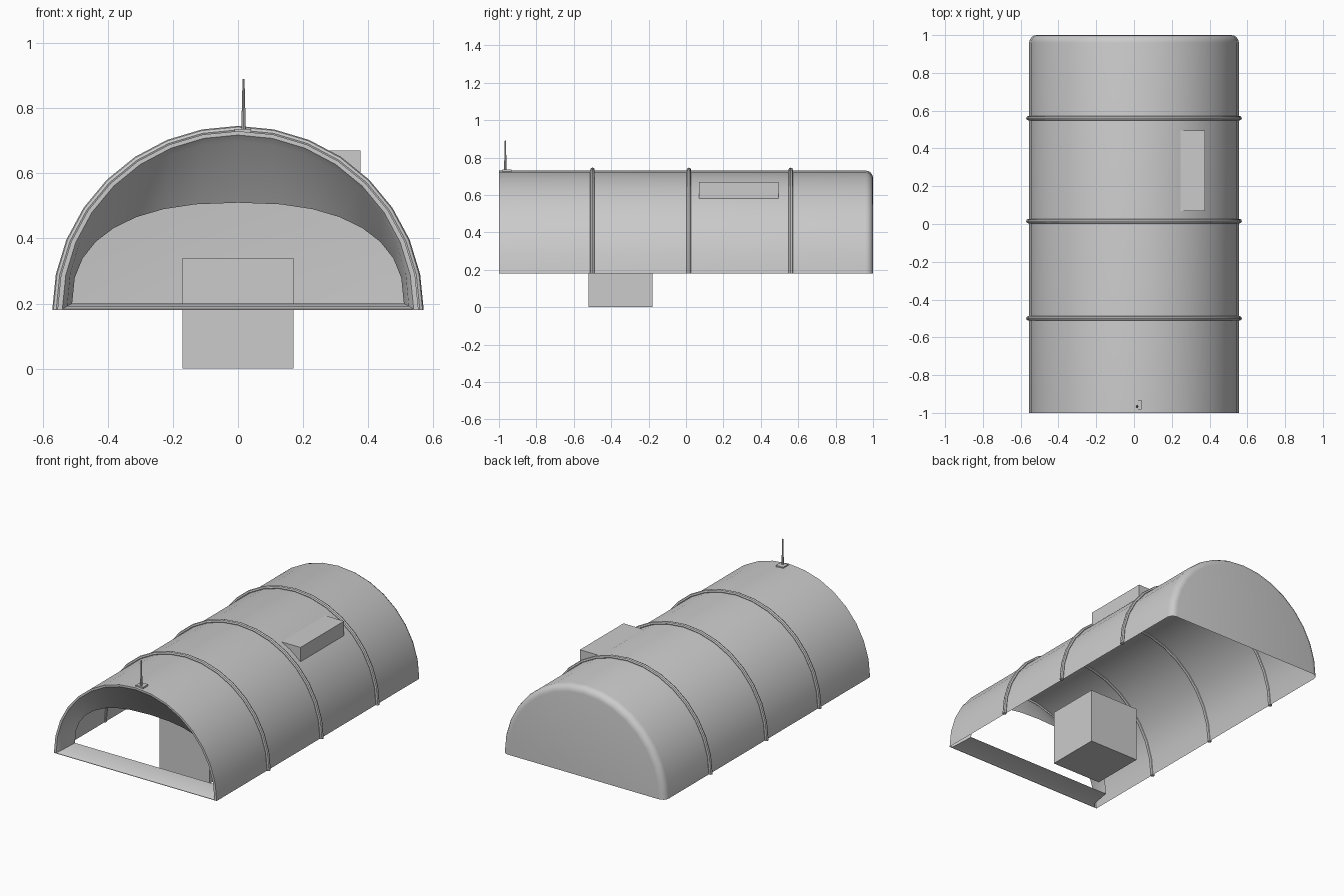
import bpy, bmesh
from math import sin, cos, pi, radians
from mathutils import Matrix

default_cube = bpy.data.objects.get("Cube")
if default_cube:
    bpy.data.objects.remove(default_cube, do_unlink=True)

grey = bpy.data.materials.new("plain_grey")
grey.use_nodes = True
colour = (0.6, 0.6, 0.6, 1)
grey.diffuse_color = colour
grey.node_tree.nodes["Principled BSDF"].inputs["Base Color"].default_value = colour

BASE = 0.18      # height of the shell's lower edge
HALF, RISE = 0.555, 0.55
STEPS = 16


def finish(name, bm, smooth=True):
    bmesh.ops.recalc_face_normals(bm, faces=bm.faces)
    mesh = bpy.data.meshes.new(name)
    bm.to_mesh(mesh)
    bm.free()
    mesh.materials.append(grey)
    if smooth:
        mesh.shade_smooth()
        mesh.set_sharp_from_angle(angle=radians(35))
    obj = bpy.data.objects.new(name, mesh)
    bpy.context.collection.objects.link(obj)
    return obj


def arch(bm, half, rise, y, z=BASE, power=2):
    """Half (super)ellipse of vertices from +x over the top to -x."""
    points = []
    for i in range(STEPS + 1):
        t = pi * i / STEPS
        c, s = cos(t), max(sin(t), 0)
        x = half * abs(c) ** (2 / power) * (1 if c > 0 else -1)
        points.append(bm.verts.new((x, y, z + rise * s ** (2 / power))))
    return points


def bridge(bm, a, b, closed=False):
    n = len(a)
    for i in range(n if closed else n - 1):
        j = (i + 1) % n
        bm.faces.new((a[i], a[j], b[j], b[i]))


def box(name, low, high):
    bm = bmesh.new()
    size = [h - l for l, h in zip(low, high)]
    mid = [(h + l) / 2 for l, h in zip(low, high)]
    bmesh.ops.create_cube(bm, size=1, matrix=Matrix.Translation(mid) @ Matrix.Diagonal((*size, 1)))
    return finish(name, bm, False)


# Vaulted shell with a rounded rear edge and an open underside
bm = bmesh.new()
front = arch(bm, HALF, RISE, -1)
last = front
radius = 0.04
for k in range(5):
    t = k * pi / 8
    inset = radius * (1 - cos(t))
    ring = arch(bm, HALF - inset, RISE - inset, 1 - radius + radius * sin(t))
    bridge(bm, last, ring)
    last = ring
bm.faces.new(last)

# Front lip, then a surround sloping back to the smaller opening
lip = arch(bm, 0.54, 0.535, -1, BASE + 0.003)
throat = arch(bm, 0.525, 0.505, -0.98, BASE + 0.012, 2.05)
opening = arch(bm, 0.51, 0.31, -0.86, 0.2, 2.4)
bridge(bm, front, lip, True)
bridge(bm, lip, throat, True)
bridge(bm, throat, opening, True)
finish("vaulted_shell", bm)

# Raised hoops around the shell
for name, y in (("front_hoop", -0.5), ("middle_hoop", 0.015), ("rear_hoop", 0.56)):
    bm = bmesh.new()
    tube = []
    for k in range(8):
        t = 2 * pi * k / 8
        offset = 0.004 + 0.012 * cos(t)
        tube.append(arch(bm, HALF + offset, RISE + offset, y + 0.012 * sin(t)))
    for k in range(8):
        bridge(bm, tube[k], tube[(k + 1) % 8])
    for end in (0, -1):
        bm.faces.new([ring[end] for ring in tube])
    finish(name, bm)

# Boxes: support block below and equipment case on the roof
box("support_block", (-0.17, -0.52, 0), (0.17, -0.18, 0.34))
box("roof_case", (0.24, 0.07, 0.575), (0.377, 0.495, 0.67))

# Antenna
box("antenna_base", (-0.01, -0.982, 0.724), (0.04, -0.932, 0.736))
bm = bmesh.new()
bmesh.ops.create_cone(bm, cap_ends=True, segments=8, radius1=0.007, radius2=0.003,
                      depth=0.157, matrix=Matrix.Translation((0.017, -0.966, 0.8125)))
finish("antenna_mast", bm)
